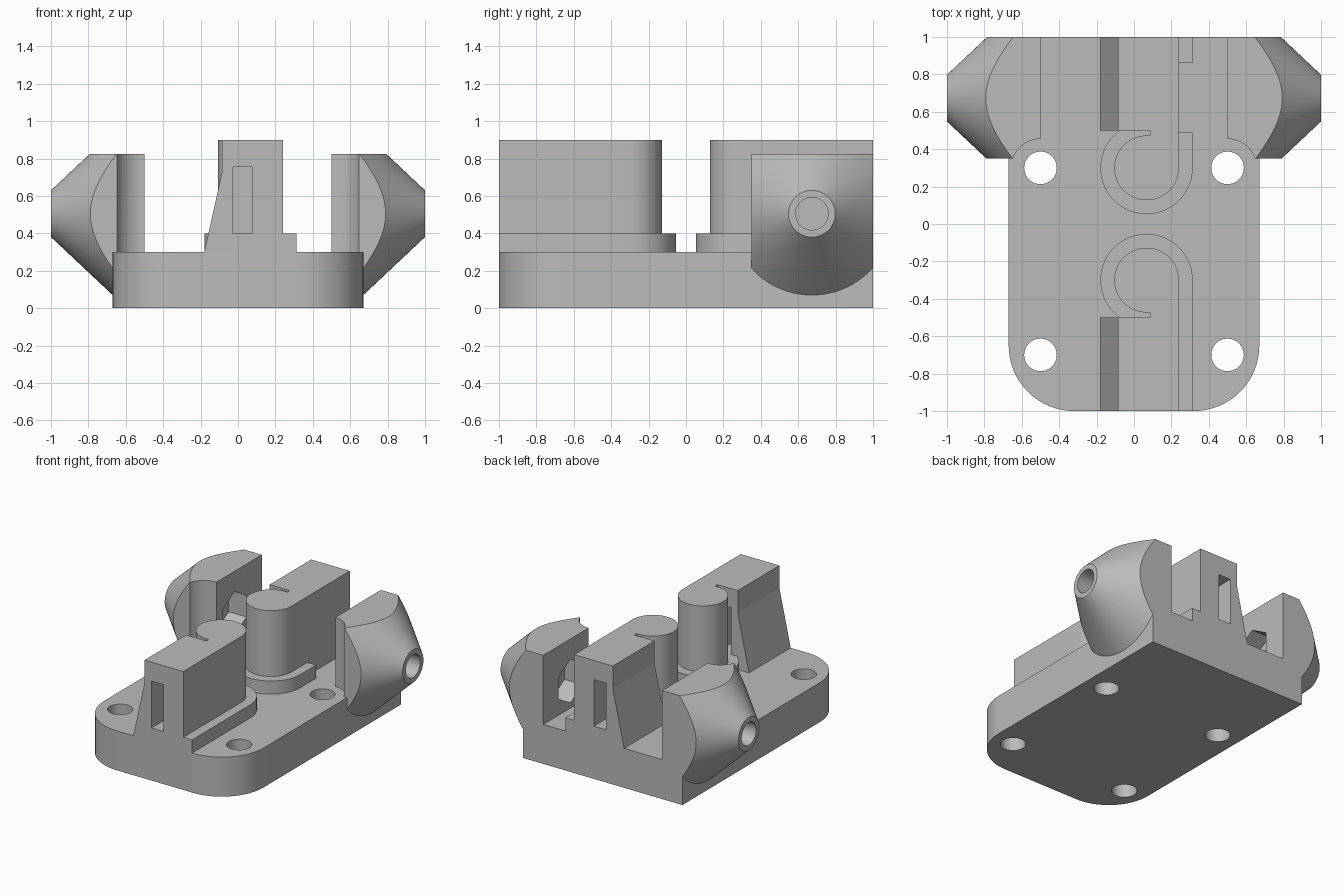
import bpy, bmesh, math
from mathutils import Matrix

cube = bpy.data.objects.get("Cube")
if cube:
    bpy.data.objects.remove(cube, do_unlink=True)

grey = bpy.data.materials.new("plain grey")
grey.use_nodes = True
colour = (0.5, 0.5, 0.5, 1)
grey.diffuse_color = colour
grey.node_tree.nodes["Principled BSDF"].inputs["Base Color"].default_value = colour


def arc(cu, cv, r, start, end, n):
    """Points on an arc, angles in degrees."""
    angles = [math.radians(start + (end - start) * i / n) for i in range(n + 1)]
    return [(cu + r * math.cos(a), cv + r * math.sin(a)) for a in angles]


def circle(cu, cv, r, n=64, phase=0):
    return arc(cu, cv, r, phase, phase + 360, n)[:-1]


def rect(u0, u1, v0, v1):
    return [(u0, v0), (u1, v0), (u1, v1), (u0, v1)]


def solid(name, profile, lo, hi, axis="z", end=None):
    """Closed solid between two matching profiles along an axis."""
    place = {"x": lambda u, v, w: (w, u, v),
             "y": lambda u, v, w: (u, w, v),
             "z": lambda u, v, w: (u, v, w)}[axis]
    bm = bmesh.new()
    a = [bm.verts.new(place(u, v, lo)) for u, v in profile]
    b = [bm.verts.new(place(u, v, hi)) for u, v in (end or profile)]
    bm.faces.new(a)
    bm.faces.new(b)
    for i in range(len(a)):
        j = (i + 1) % len(a)
        bm.faces.new((a[i], a[j], b[j], b[i]))
    bmesh.ops.recalc_face_normals(bm, faces=bm.faces)
    mesh = bpy.data.meshes.new(name)
    bm.to_mesh(mesh)
    bm.free()
    mesh.materials.append(grey)
    obj = bpy.data.objects.new(name, mesh)
    bpy.context.collection.objects.link(obj)
    return obj


def combine(obj, other, operation):
    """Apply a boolean and discard the helper."""
    mod = obj.modifiers.new("combine", "BOOLEAN")
    mod.operation = operation
    mod.solver = "EXACT"
    mod.object = other
    other.hide_render = True
    graph = bpy.context.evaluated_depsgraph_get()
    mesh = bpy.data.meshes.new_from_object(obj.evaluated_get(graph))
    obj.modifiers.clear()
    obj.data = mesh
    bpy.data.objects.remove(other, do_unlink=True)


def mirror(obj, axis):
    obj.data.transform(Matrix.Scale(-1, 4, axis))
    obj.data.flip_normals()


# Base plate: rounded front corners, square back, four screw holes
W, R, TOP = 0.67, 0.35, 0.3
outline = (arc(R - W, R - 1, R, 180, 270, 16)
           + arc(W - R, R - 1, R, 270, 360, 16) + [(W, 1), (-W, 1)])
base = solid("base_plate", outline, 0, TOP)
for x in (-0.5, 0.5):
    for y in (-0.7, 0.3):
        combine(base, solid("screw_hole", circle(x, y, 0.087), -0.1, 0.5), "DIFFERENCE")
parts = [base]


# Post with a wall behind it and a low ledge, built towards +y
def rail(name, split_ledge):
    cx, cy, edge = 0.067, 0.3, 0.24
    wall = solid(name, [(-0.18, TOP), (edge, TOP), (edge, 0.9),
                        (-0.085, 0.9), (-0.085, 0.73)], 0.5, 1, "y")
    slot = solid("wall_slot", rect(-0.027, 0.075, 0.4, 0.755), 0.4, 1.1, "y")
    combine(wall, slot, "DIFFERENCE")
    post = arc(cx, cy, edge - cx, 360, 84, 50) + [(0.085, 0.52), (edge, 0.52)]
    combine(wall, solid("post", post, TOP, 0.9), "UNION")
    foot = arc(cx, cy, 0.247, 360, 126, 44)
    if split_ledge:
        foot += [(0.2, 0.5), (0.2, 0.49), (0.314, 0.49)]
        tab = solid("ledge_tab", rect(0.2, 0.314, 0.86, 1), TOP, 0.4)
        combine(wall, tab, "UNION")
    else:
        foot += [(0.2, 0.5), (0.2, 1), (0.314, 1)]
    combine(wall, solid("foot", foot, TOP, 0.4), "UNION")
    return wall


parts.append(rail("back_rail", True))
front = rail("front_rail", False)
mirror(front, (0, 1, 0))
parts.append(front)


# Side ears: trimmed cones with a bore, a nut pocket and screw clearance
def ear(name):
    cy, cz = 0.673, 0.505
    body = solid(name, circle(cy, cz, 0.689, 96), 0.4, 1, "x",
                 end=circle(cy, cz, 0.125, 96))
    trim = solid("trim", rect(0.35, 1, 0.02, 0.825), 0.5, 1.1, "x")
    combine(body, trim, "INTERSECT")
    for cutter in (solid("clearance", circle(0.5, 0.3, 0.155), -0.1, 1),
                   solid("bore", circle(cy, cz, 0.087), 0.3, 1.2, "x"),
                   solid("nut_pocket", circle(cy, cz, 0.165, 6, 90), 0.4, 0.65, "x")):
        combine(body, cutter, "DIFFERENCE")
    return body


parts.append(ear("left_ear"))
right = ear("right_ear")
mirror(right, (1, 0, 0))
parts.append(right)

# Smooth the round surfaces, keep the edges sharp
bpy.ops.object.select_all(action="DESELECT")
for obj in parts:
    obj.select_set(True)
bpy.context.view_layer.objects.active = base
bpy.ops.object.shade_smooth_by_angle(angle=math.radians(10))
